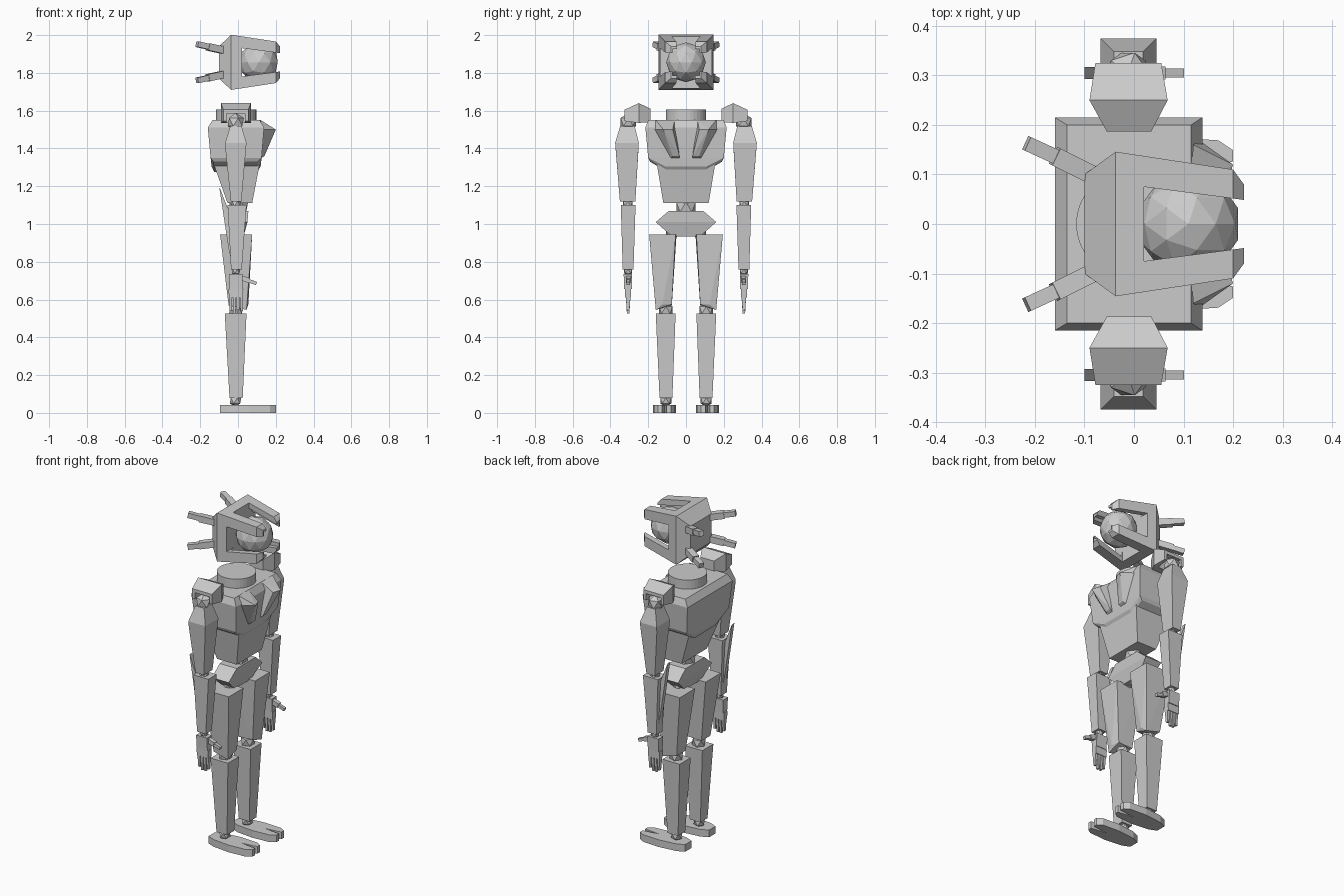
import bpy, bmesh, math
from mathutils import Vector

grey = bpy.data.materials.new("light grey")
grey.diffuse_color = (0.6, 0.6, 0.6, 1)


def finish(bm, name):
    bmesh.ops.recalc_face_normals(bm, faces=bm.faces)
    me = bpy.data.meshes.new(name)
    bm.to_mesh(me)
    bm.free()
    me.materials.append(grey)
    ob = bpy.data.objects.new(name, me)
    bpy.context.collection.objects.link(ob)
    return ob


def hull(name, pts):
    bm = bmesh.new()
    for p in pts:
        bm.verts.new(p)
    r = bmesh.ops.convex_hull(bm, input=bm.verts)
    loose = {e for e in r["geom_interior"] if isinstance(e, bmesh.types.BMVert)}
    bmesh.ops.delete(bm, geom=list(loose), context="VERTS")
    bmesh.ops.dissolve_limit(bm, angle_limit=0.02, verts=bm.verts, edges=bm.edges)
    return finish(bm, name)


def loft(name, rings, s=1):
    """Stacked rectangles: (z, x0, x1, y0, y1)."""
    return hull(name, [(x, y * s, z) for z, x0, x1, y0, y1 in rings
                       for x in (x0, x1) for y in (y0, y1)])


def ball(name, loc, r, sub=1):
    bm = bmesh.new()
    bmesh.ops.create_icosphere(bm, subdivisions=sub, radius=r)
    bmesh.ops.translate(bm, verts=bm.verts, vec=loc)
    return finish(bm, name)


def prism(name, outline, to3d, depth):
    """Extrude a 2D outline along a vector."""
    bm = bmesh.new()
    f = bm.faces.new([bm.verts.new(to3d(*p)) for p in outline])
    r = bmesh.ops.extrude_face_region(bm, geom=[f])
    bmesh.ops.translate(bm, vec=depth,
                        verts=[v for v in r["geom"] if isinstance(v, bmesh.types.BMVert)])
    return finish(bm, name)


def rod(name, a, b, w):
    """Square bar between two points."""
    a, b = Vector(a), Vector(b)
    d = (b - a).normalized()
    u = d.cross(Vector((0, 0, 1))).normalized()
    v = d.cross(u)
    return hull(name, [p + (u * i + v * j) * w / 2
                       for p in (a, b) for i in (-1, 1) for j in (-1, 1)])


def cut(ob, *cutters):
    for c in cutters:
        m = ob.modifiers.new("cut", "BOOLEAN")
        m.operation, m.solver, m.object = "DIFFERENCE", "EXACT", c
        c.hide_render = True
        c.hide_set(True)


# Head: tapered shell opened on four sides and the front, leaving corner prongs
HZ = 1.856


def along_x(name, rings):
    """Rectangles stacked along x: (x, half_y, half_z)."""
    return hull(name, [(x, i * y, HZ + j * z) for x, y, z in rings
                       for i in (-1, 1) for j in (-1, 1)])


head = along_x("head_shell", [(-0.1, 0.1, 0.085), (-0.037, 0.146, 0.146),
                              (0.2, 0.11, 0.11), (0.222, 0.08, 0.085)])
cut(head,
    along_x("side_window_cutter", [(0.02, 0.3, 0.075), (0.25, 0.3, 0.045)]),
    along_x("top_window_cutter", [(0.02, 0.075, 0.3), (0.25, 0.045, 0.3)]),
    along_x("cavity_cutter", [(0.021, 0.105, 0.105), (0.25, 0.066, 0.066)]))
ball("eye", (0.11, 0, HZ), 0.105, 2)

# Rear antennas
for sy in (-1, 1):
    for sz in (-1, 1):
        at = lambda x, y, z: (x, sy * y, HZ + sz * z)
        rod("antenna_base", at(-0.07, 0.092, 0.062), at(-0.16, 0.137, 0.082), 0.038)
        rod("antenna_tip", at(-0.145, 0.13, 0.08), at(-0.217, 0.163, 0.096), 0.03)

# Neck
bm = bmesh.new()
bmesh.ops.create_cone(bm, cap_ends=True, segments=32, radius1=0.107, radius2=0.107, depth=0.06)
bmesh.ops.translate(bm, verts=bm.verts, vec=(-0.01, 0, 1.575))
finish(bm, "neck")

# Torso
loft("chest", [(1.55, -0.135, 0.115, -0.2, 0.2), (1.51, -0.16, 0.138, -0.215, 0.215),
               (1.35, -0.145, 0.125, -0.2, 0.2), (1.33, -0.13, 0.105, -0.19, 0.19),
               (1.305, -0.14, 0.12, -0.11, 0.11), (1.275, -0.125, 0.1, -0.1, 0.1)])
loft("abdomen", [(1.32, -0.13, 0.115, -0.155, 0.155), (1.11, -0.055, 0.075, -0.12, 0.12)])
ball("waist_joint", (0, 0, 1.09), 0.06)
loft("pelvis", [(1.07, -0.06, 0.055, -0.09, 0.09), (1.01, -0.06, 0.05, -0.16, 0.16),
                (0.935, -0.045, 0.03, -0.075, 0.075)])

for s, side in ((-1, "right"), (1, "left")):
    n = lambda part: side + "_" + part

    # Chest plate
    hull(n("chest_plate"), [(x, s * y, z) for x, y, z in (
        (0.11, 0.06, 1.55), (0.12, 0.16, 1.55), (0.13, 0.17, 1.5), (0.13, 0.07, 1.5),
        (0.185, 0.07, 1.5), (0.2, 0.12, 1.5), (0.125, 0.035, 1.35), (0.125, 0.08, 1.35),
        (0.14, 0.035, 1.36), (0.14, 0.07, 1.36))])

    # Shoulder bracket, hollow on its outer side, around a ball
    bracket = hull(n("shoulder_bracket"), [(x, s * y, z) for x0, x1, y, z0, z1 in (
        (-0.055, 0.035, 0.187, 1.54, 1.61), (-0.09, 0.068, 0.25, 1.535, 1.64),
        (-0.078, 0.055, 0.325, 1.545, 1.605)) for x in (x0, x1) for z in (z0, z1)])
    cut(bracket, loft(n("bracket_cutter"), [(1.4, -0.06, 0.038, 0.25, 0.4),
                                            (1.585, -0.06, 0.038, 0.25, 0.4)], s))
    ball(n("shoulder_joint"), (-0.012, s * 0.305, 1.54), 0.048)

    # Arm
    loft(n("upper_arm"), [(1.52, -0.04, 0.018, 0.272, 0.348), (1.43, -0.068, 0.045, 0.25, 0.375),
                          (1.39, -0.066, 0.042, 0.252, 0.372), (1.12, -0.038, 0.018, 0.268, 0.35)], s)
    ball(n("elbow_joint"), (-0.01, s * 0.308, 1.108), 0.03)
    loft(n("forearm"), [(1.1, -0.055, 0.045, 0.267, 0.345), (0.76, -0.037, 0.02, 0.278, 0.335)], s)
    prism(n("forearm_fin"), [(-0.1, 1.2), (-0.045, 1.06), (-0.03, 0.78), (-0.05, 0.87)],
          lambda x, z: (x, s * 0.305 - 0.012, z), (0, 0.024, 0))

    # Hand
    ball(n("wrist_joint"), (-0.01, s * 0.306, 0.75), 0.025)
    loft(n("palm"), [(0.735, -0.048, 0.025, 0.285, 0.33), (0.655, -0.045, 0.025, 0.287, 0.327)], s)
    loft(n("knuckles"), [(0.655, -0.05, 0.028, 0.29, 0.322), (0.61, -0.048, 0.026, 0.29, 0.322)], s)
    for i in range(4):
        x = -0.039 + i * 0.0195
        tip = 0.525 if i in (1, 2) else 0.54
        loft(n("finger"), [(0.61, x - 0.008, x + 0.008, 0.294, 0.318),
                           (tip, x - 0.006, x + 0.006, 0.3, 0.313)], s)
    rod(n("thumb_base"), (0.015, s * 0.305, 0.715), (0.06, s * 0.305, 0.7), 0.026)
    rod(n("thumb_tip"), (0.055, s * 0.305, 0.7), (0.098, s * 0.305, 0.685), 0.018)

    # Leg
    ball(n("hip_joint"), (-0.005, s * 0.075, 0.95), 0.036)
    hull(n("thigh"), [(x, s * y, z) for x, y, z in (
        (-0.095, 0.195, 0.945), (-0.095, 0.05, 0.945), (0.075, 0.195, 0.945), (0.075, 0.055, 0.945),
        (-0.05, 0.16, 0.57), (-0.05, 0.075, 0.57), (0.045, 0.16, 0.545), (0.055, 0.125, 0.575),
        (0.045, 0.075, 0.575))])
    ball(n("knee_joint"), (-0.01, s * 0.107, 0.545), 0.042)
    loft(n("shin"), [(0.525, -0.07, 0.045, 0.055, 0.16), (0.08, -0.045, 0.025, 0.072, 0.14)], s)
    ball(n("ankle_joint"), (-0.013, s * 0.107, 0.065), 0.034)
    # Foot with a split toe
    prism(n("foot"), [(-0.095, -0.03), (-0.05, -0.05), (0.06, -0.062), (0.17, -0.055),
                      (0.2, -0.035), (0.2, -0.012), (0.1, 0), (0.2, 0.012), (0.2, 0.035),
                      (0.17, 0.055), (0.06, 0.062), (-0.05, 0.05), (-0.095, 0.03)],
          lambda x, y: (x, s * 0.114 + y, 0), (0, 0, 0.043))
